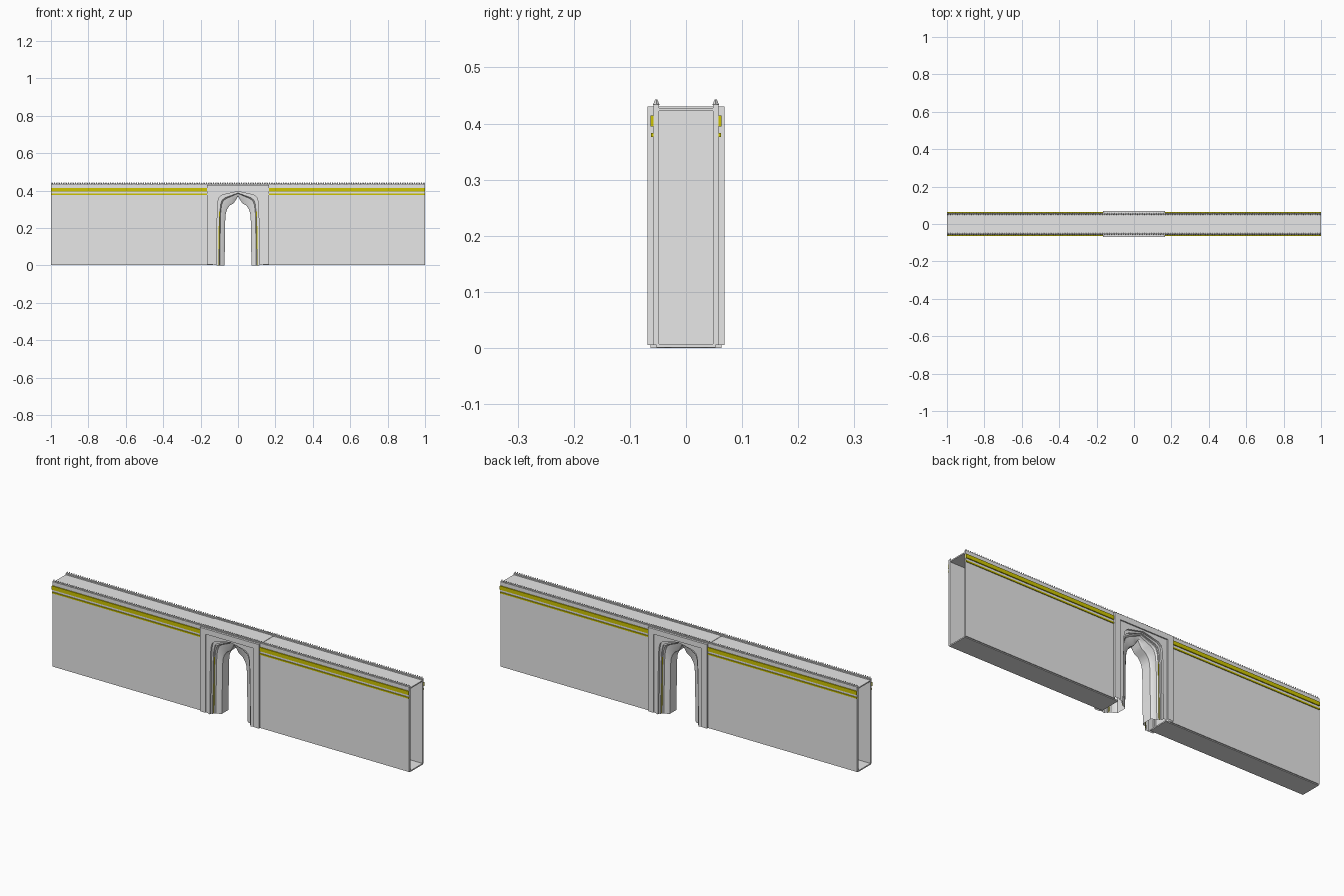
import bpy, bmesh

cube = bpy.data.objects.get("Cube")
if cube:
    bpy.data.objects.remove(cube, do_unlink=True)


def material(name, rgb):
    m = bpy.data.materials.new(name)
    m.use_nodes = True
    m.diffuse_color = (*rgb, 1)
    m.node_tree.nodes["Principled BSDF"].inputs["Base Color"].default_value = (*rgb, 1)
    return m


STONE = material("grey stone", (0.8, 0.8, 0.8))
GOLD = material("yellow trim", (0.62, 0.56, 0.0))


def finish(name, bm, mats):
    bmesh.ops.recalc_face_normals(bm, faces=bm.faces)
    mesh = bpy.data.meshes.new(name)
    bm.to_mesh(mesh)
    bm.free()
    for m in mats:
        mesh.materials.append(m)
    ob = bpy.data.objects.new(name, mesh)
    bpy.context.collection.objects.link(ob)
    return ob


def box(name, x, y, z, mat=STONE):
    """Box from (low, high) ranges."""
    bm = bmesh.new()
    bmesh.ops.create_cube(bm, size=1)
    for v in bm.verts:
        v.co = [r[0] if c < 0 else r[1] for c, r in zip(v.co, (x, y, z))]
    return finish(name, bm, [mat])


def span(sign, a, b):
    return tuple(sorted((sign * a, sign * b)))


GATE = 0.165      # half width of the gate frame
TOP = 0.428       # walkway height

# Hollow wall on each side of the gate
for sx, side in ((1, "left"), (-1, "right")):
    xs = span(sx, GATE - 0.01, 1)
    box(f"{side}_floor", span(sx, 0.135, 1), (-0.053, 0.053), (0.001, 0.007))
    for sy, face in ((-1, "front"), (1, "back")):
        box(f"{side}_{face}_wall", xs, span(sy, 0.048, 0.058), (0.005, TOP))
        box(f"{side}_{face}_wide_band", xs, span(sy, 0.057, 0.063), (0.395, 0.414), GOLD)
        box(f"{side}_{face}_thin_band", xs, span(sy, 0.057, 0.062), (0.376, 0.383), GOLD)

box("walkway", (-1, 1), (-0.05, 0.05), (0.422, TOP))

# Parapet rails with a row of small pointed finials
STEP = 0.0125
for sy, face in ((-1, "front"), (1, "back")):
    box(f"{face}_parapet", (-1, 1), span(sy, 0.048, 0.058), (0.42, 0.434))
    bm = bmesh.new()
    bmesh.ops.create_cone(bm, cap_ends=True, segments=4, radius1=0.006,
                          radius2=0.002, depth=0.01)
    for v in bm.verts:
        v.co.x += -1 + STEP / 2
        v.co.y += sy * 0.053
        v.co.z += 0.438
    row = finish(f"{face}_finials", bm, [STONE])
    arr = row.modifiers.new("row", "ARRAY")
    arr.use_relative_offset = False
    arr.use_constant_offset = True
    arr.constant_offset_displace = (STEP, 0, 0)
    arr.count = int(2 / STEP)

# Gate: half outlines (x, z) from the ground up to the crown
LEVELS = (0, 0.25, 0.29, 0.335)


def rect(w, h):
    return [(w, 0.005)] + [(w, z) for z in LEVELS[1:]] + [(w, h)] + \
           [(x, h) for x in (0.085, 0.05, 0)]


WIDE = [(0.114, 0), (0.111, 0.25), (0.110, 0.29), (0.108, 0.335),
        (0.102, 0.362), (0.085, 0.376), (0.05, 0.384), (0, 0.395)]
OGEE = [(0.072, 0), (0.068, 0.25), (0.065, 0.28), (0.058, 0.3),
        (0.044, 0.32), (0.024, 0.331), (0.014, 0.345), (0, 0.368)]


def arch(t):
    return [(a[0] + (b[0] - a[0]) * t, a[1] + (b[1] - a[1]) * t)
            for a, b in zip(WIDE, OGEE)]


# Sections from the outer frame into the middle of the passage
frame, panel = rect(GATE, 0.43), rect(0.135, 0.403)
sections = [(frame, 0.05), (frame, 0.069), (panel, 0.069), (panel, 0.063),
            (arch(0), 0.063), (arch(0), 0.053), (arch(0.2), 0.053),
            (arch(0.2), 0.046), (arch(0.3), 0.046), (arch(0.4), 0.038),
            (arch(0.85), 0.032), (arch(1), 0.026)]
GOLD_RING = 7
loop = [(o, -y) for o, y in sections] + [(o, y) for o, y in reversed(sections)]

bm = bmesh.new()
rings = []
for outline, y in loop:
    full = outline + [(-x, z) for x, z in reversed(outline[:-1])]
    rings.append([bm.verts.new((x, y, z)) for x, z in full])
n = len(rings)
for i in range(n):
    a, b = rings[i], rings[(i + 1) % n]
    for j in range(len(a) - 1):
        f = bm.faces.new((a[j], a[j + 1], b[j + 1], b[j]))
        if i in (GOLD_RING, n - 2 - GOLD_RING) and f.calc_center_median().z < 0.3:
            f.material_index = 1
gate = finish("arched_gate", bm, [STONE, GOLD])

bpy.ops.object.select_all(action="DESELECT")
gate.select_set(True)
bpy.context.view_layer.objects.active = gate
bpy.ops.object.shade_smooth_by_angle(angle=0.5)
